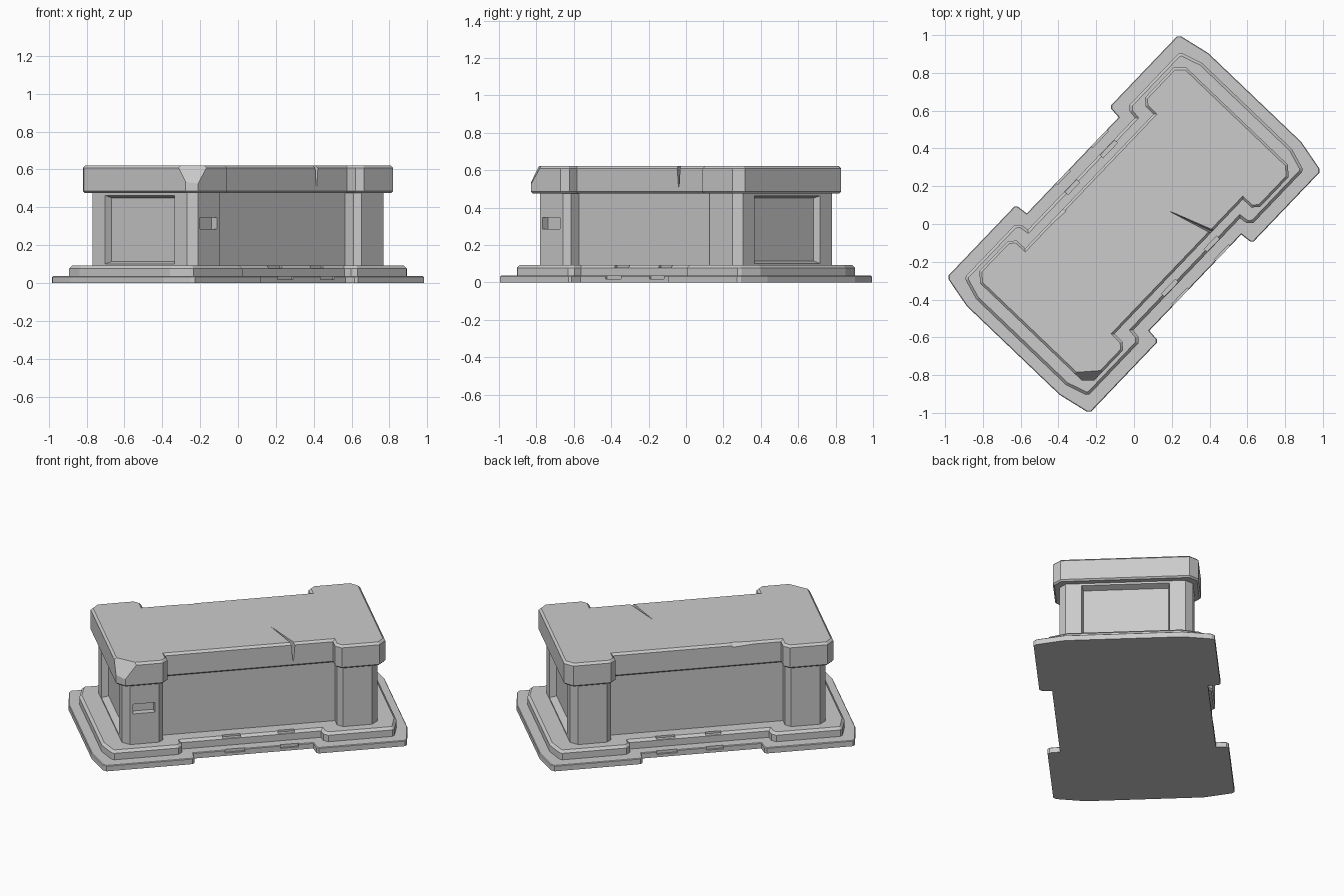
import bpy, bmesh, math
from mathutils import Matrix, Vector

if "Cube" in bpy.data.objects:
    bpy.data.objects.remove(bpy.data.objects["Cube"])

TURN = Matrix.Rotation(math.radians(46.3), 4, 'Z')


def new_object(name, bm):
    bmesh.ops.recalc_face_normals(bm, faces=bm.faces[:])
    me = bpy.data.meshes.new(name)
    bm.to_mesh(me)
    bm.free()
    ob = bpy.data.objects.new(name, me)
    bpy.context.collection.objects.link(ob)
    return ob


def prism(name, quarter, z0, z1, top=0, bottom=0):
    """Extrude an outline mirrored from one quarter, chamfer its rims."""
    back = quarter[::-1]
    outline = (quarter + [(-x, y) for x, y in back]
               + [(-x, -y) for x, y in quarter] + [(x, -y) for x, y in back])
    bm = bmesh.new()
    face = bm.faces.new([bm.verts.new((x, y, z0)) for x, y in outline])
    ext = bmesh.ops.extrude_face_region(bm, geom=[face])['geom']
    for v in ext:
        if isinstance(v, bmesh.types.BMVert):
            v.co.z = z1
    if face.is_valid and not any(len(e.link_faces) == 1 for e in face.edges):
        pass
    elif not face.is_valid:
        bm.faces.new([v for v in bm.verts if v.co.z == z0])
    bmesh.ops.recalc_face_normals(bm, faces=bm.faces[:])
    for z, width in ((z1, top), (z0, bottom)):
        if width:
            rim = [e for e in bm.edges if all(abs(v.co.z - z) < 1e-5 for v in e.verts)]
            bmesh.ops.bevel(bm, geom=rim, offset=width, segments=1,
                            affect='EDGES', profile=0.5)
    return new_object(name, bm)


def hull(points):
    bm = bmesh.new()
    for p in points:
        bm.verts.new(p)
    bmesh.ops.convex_hull(bm, input=bm.verts[:])
    bmesh.ops.dissolve_limit(bm, angle_limit=0.001, verts=bm.verts[:], edges=bm.edges[:])
    return new_object("cutter", bm)


def box(x0, x1, y0, y1, z0, z1):
    return hull([(x, y, z) for x in (x0, x1) for y in (y0, y1) for z in (z0, z1)])


def carve(ob, cutter):
    cutter.hide_render = True
    mod = ob.modifiers.new("carve", 'BOOLEAN')
    mod.operation = 'DIFFERENCE'
    mod.solver = 'EXACT'
    mod.object = cutter
    bpy.context.view_layer.objects.active = ob
    bpy.ops.object.modifier_apply(modifier=mod.name)
    bpy.data.objects.remove(cutter)


# Stepped plinth
slab = prism("bottom_slab", [(.926, .34), (.891, .505), (.875, .522), (.37, .522),
                             (.358, .51), (.352, .449)], 0, .036, top=.004)
step = prism("upper_step", [(.865, .33), (.83, .44), (.815, .453), (.44, .453),
                            (.415, .428), (.41, .385)], .034, .092, top=.015)

# Worn bites along the long sides of the plinth
for side, bites in ((-1, ((-.166, -.05), (.16, .266))), (1, ((-.13, -.03), (.14, .26)))):
    for a, b in bites:
        carve(slab, box(a, b, side * .437, side * .6, .018, .1))
        carve(step, box(a, b - .01, side * .36, side * .5, .08, .15))

# Chest with corner posts
chest = prism("chest", [(.75, .345), (.71, .385), (.54, .385), (.51, .355),
                        (.51, .295)], .088, .484)

# Sunken panel in each end, small slot in one post
for s in (-1, 1):
    carve(chest, hull([(s * x, y * w, z) for y in (-1, 1)
                       for x, w, zs in ((.76, .256, (.098, .466)), (.71, .245, (.114, .45)))
                       for z in zs]))
carve(chest, box(-.692, -.565, -.345, -.45, .285, .346))

# Lid
lid = prism("lid", [(.79, .372), (.745, .42), (.525, .42), (.492, .387),
                    (.492, .327)], .476, .622, top=.013, bottom=.009)

# Broken lid corner
tri = [Vector(p) for p in ((-.775, -.325, .622), (-.678, -.413, .622), (-.765, -.395, .535))]
mid = sum(tri, Vector()) / 3
normal = (tri[1] - tri[0]).cross(tri[2] - tri[0]).normalized()
if normal.x > 0:
    normal = -normal
carve(lid, hull([mid + (p - mid) * 2.2 for p in tri] + [mid + normal * .3]))

# Crack running over the front edge of the lid
carve(lid, hull([(.172, -.07, .63), (.252, -.35, .63), (.275, -.35, .63),
                 (.265, -.35, .49), (.26, -.30, .57)]))

# Long shallow chip on the rear edge
carve(lid, hull([(-.14, .34, .63), (-.2, .30, .63), (-.3, .308, .63), (-.46, .318, .63),
                 (-.47, .34, .63), (-.22, .34, .585), (-.33, .34, .6)]))

# Turn the whole tomb to its diagonal stance
for ob in (slab, step, chest, lid):
    ob.data.transform(TURN)
